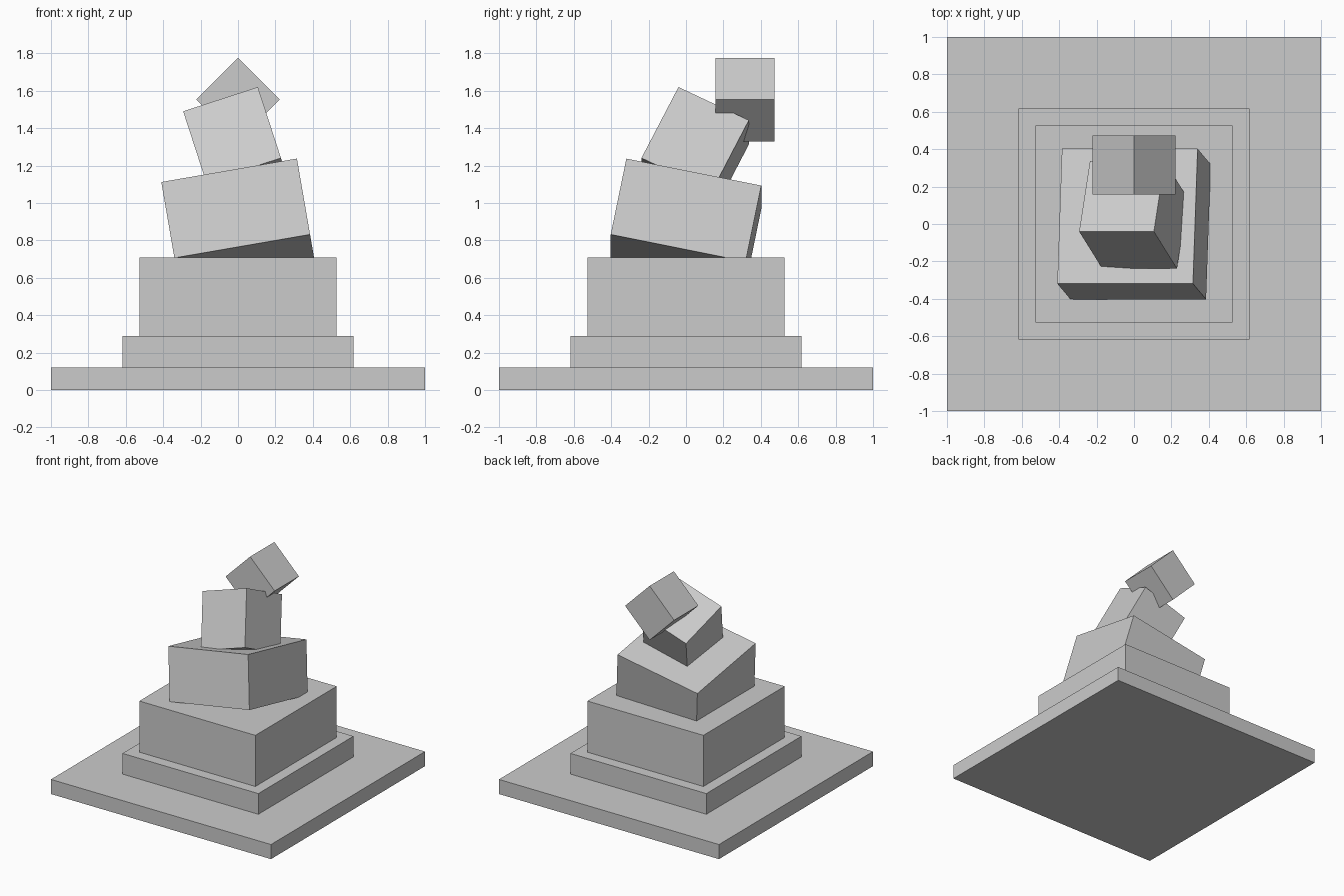
import bpy
from math import radians

# Remove the default cube
cube = bpy.data.objects.get("Cube")
if cube:
    bpy.data.objects.remove(cube, do_unlink=True)

# One plain grey material
GREY = (0.6, 0.6, 0.6, 1.0)
stone = bpy.data.materials.new("light_grey")
stone.use_nodes = True
stone.diffuse_color = GREY
bsdf = next(n for n in stone.node_tree.nodes if n.type == 'BSDF_PRINCIPLED')
bsdf.inputs["Base Color"].default_value = GREY


def block(name, size, centre, tilt=(0, 0, 0)):
    """Box of the given size, tilted (degrees) about its own centre."""
    bpy.ops.mesh.primitive_cube_add(size=1, location=centre)
    ob = bpy.context.object
    ob.name = ob.data.name = name
    ob.scale = size
    bpy.ops.object.transform_apply(location=False, rotation=False, scale=True)
    ob.rotation_euler = [radians(a) for a in tilt]
    ob.data.materials.append(stone)
    return ob


# Stepped base: name, width, bottom, top
for name, width, bottom, top in (
    ("ground_slab", 2.0, 0.0, 0.12),
    ("lower_step", 1.235, 0.12, 0.29),
    ("upper_step", 1.055, 0.29, 0.71),
):
    block(name, (width, width, top - bottom), (0, 0, (bottom + top) / 2))

# Toppling stack of tilted blocks
block("large_tilted_block", (0.736, 0.736, 0.42), (0, 0, 0.9), (-11.5, -9.8, 0))
block("small_tilted_block", (0.42, 0.42, 0.445), (-0.003, 0.049, 1.277), (-26.4, -18, 0))

# Cube balanced on its edge at the top
block("top_cube", (0.315, 0.315, 0.315), (0, 0.315, 1.553), (0, 45, 0))
